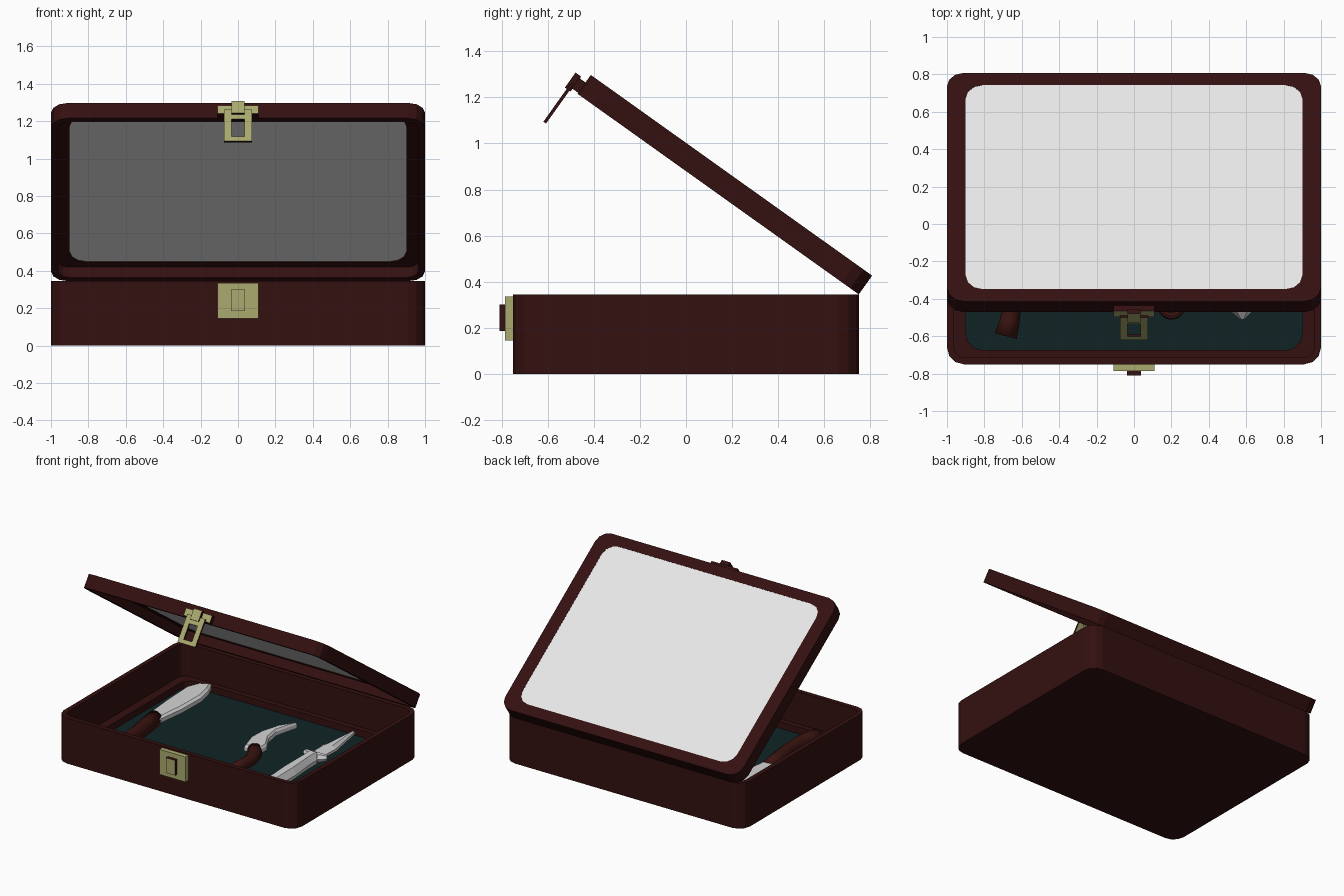
import bpy, bmesh
from math import sin, cos, pi, radians
from mathutils import Matrix, Vector

cube = bpy.data.objects.get("Cube")
if cube:
    bpy.data.objects.remove(cube, do_unlink=True)


def material(name, rgb):
    m = bpy.data.materials.new(name)
    m.use_nodes = True
    m.diffuse_color = (*rgb, 1)
    m.node_tree.nodes["Principled BSDF"].inputs["Base Color"].default_value = (*rgb, 1)
    return m


wood = material("dark red wood", (0.034, 0.005, 0.005))
felt = material("dark teal felt", (0.005, 0.017, 0.018))
glass = material("pale glass", (0.8, 0.8, 0.8))
brass = material("pale brass", (0.4, 0.4, 0.16))
steel = material("steel", (0.66, 0.66, 0.66))
grip = material("brown grip", (0.042, 0.007, 0.005))

LID = (Matrix.Translation((0, 0.75, 0.345)) @ Matrix.Rotation(radians(-35.5), 4, 'X')
       @ Matrix.Translation((0, -0.75, 0)))


def finish(bm, name, mats, matrix=None, smooth=False):
    bmesh.ops.recalc_face_normals(bm, faces=bm.faces)
    for f in bm.faces:
        f.smooth = smooth
    me = bpy.data.meshes.new(name)
    bm.to_mesh(me)
    bm.free()
    for m in mats:
        me.materials.append(m)
    ob = bpy.data.objects.new(name, me)
    bpy.context.collection.objects.link(ob)
    if matrix:
        ob.matrix_world = matrix
    return ob


def rounded(hx, hy, r, z, seg=3):
    """Rounded rectangle loop."""
    pts = []
    for k, (sx, sy) in enumerate([(1, 1), (-1, 1), (-1, -1), (1, -1)]):
        for i in range(seg + 1):
            a = (k + i / seg) * pi / 2
            pts.append((sx * (hx - r) + r * cos(a), sy * (hy - r) + r * sin(a), z))
    return pts


def loft(bm, loops, closed=False):
    rows = [[bm.verts.new(p) for p in lp] for lp in loops]
    n = len(rows[0])
    pairs = list(zip(rows, rows[1:])) + ([(rows[-1], rows[0])] if closed else [])
    for a, b in pairs:
        for i in range(n):
            j = (i + 1) % n
            bm.faces.new((a[i], a[j], b[j], b[i]))
    if closed:
        return None
    bm.faces.new(rows[0])
    return bm.faces.new(rows[-1])


def block(bm, x0, x1, y0, y1, z0, z1):
    c = Vector((x0 + x1, y0 + y1, z0 + z1)) / 2
    m = Matrix.Translation(c) @ Matrix.Diagonal((x1 - x0, y1 - y0, z1 - z0, 1))
    bmesh.ops.create_cube(bm, size=1, matrix=m)


def front_brass(bm):
    """Faces along y are brass, edges stay wood."""
    bm.normal_update()
    for f in bm.faces:
        f.material_index = 1 if abs(f.normal.y) > 0.5 else 0


def blade(name, outline, z0, z1, bevel=0.02):
    bm = bmesh.new()
    top = loft(bm, [[(x, y, z) for x, y in outline] for z in (z0, z1)])
    bmesh.ops.recalc_face_normals(bm, faces=bm.faces)
    bmesh.ops.inset_region(bm, faces=[top], thickness=bevel, depth=0.015)
    return finish(bm, name, [steel])


def tube(name, path, z, half_height, mat, sides=10, smooth=True):
    """Oval section swept along (x, y, half width) stations."""
    bm = bmesh.new()
    loops = []
    for i, (x, y, w) in enumerate(path):
        p, q = path[max(i - 1, 0)], path[min(i + 1, len(path) - 1)]
        d = Vector((q[0] - p[0], q[1] - p[1])).normalized()
        h = half_height * min(1, w / 0.04)
        loops.append([(x - d.y * w * cos(t), y + d.x * w * cos(t), z + h * sin(t))
                      for t in (2 * pi * k / sides for k in range(sides))])
    loft(bm, loops)
    return finish(bm, name, [mat], smooth=smooth)


# Case body with stepped interior; the innermost floor is felt
bm = bmesh.new()
floor = loft(bm, [rounded(1, 0.75, 0.09, 0), rounded(1, 0.75, 0.09, 0.345),
                  rounded(0.965, 0.715, 0.06, 0.345), rounded(0.965, 0.715, 0.06, 0.1),
                  rounded(0.9, 0.675, 0.09, 0.1), rounded(0.9, 0.675, 0.09, 0.05)])
floor.material_index = 1
finish(bm, "case_body", [wood, felt])

# Lid frame, recessed on its underside
bm = bmesh.new()
loft(bm, [rounded(1, 0.75, 0.09, 0.1), rounded(1, 0.75, 0.09, 0),
          rounded(0.965, 0.715, 0.06, 0), rounded(0.965, 0.715, 0.06, 0.067),
          rounded(0.9, 0.67, 0.09, 0.067), rounded(0.9, 0.67, 0.09, 0.1)], closed=True)
finish(bm, "lid_frame", [wood], LID)

# Lid window
bm = bmesh.new()
loft(bm, [rounded(0.9, 0.67, 0.09, z) for z in (0.072, 0.099)])
finish(bm, "lid_window", [glass], LID)

# Latch plate and catch on the case front
bm = bmesh.new()
block(bm, -0.11, 0.11, -0.785, -0.75, 0.145, 0.335)
finish(bm, "latch_plate", [brass])
bm = bmesh.new()
block(bm, -0.038, 0.038, -0.81, -0.785, 0.185, 0.3)
front_brass(bm)
finish(bm, "latch_catch", [wood, brass])

# Hasp on the lid edge: bar, knuckle and hanging loop
bm = bmesh.new()
block(bm, -0.11, 0.11, -0.785, -0.75, 0.005, 0.06)
block(bm, -0.035, 0.035, -0.81, -0.78, -0.01, 0.07)
front_brass(bm)
finish(bm, "hasp_bar", [wood, brass], LID)
bm = bmesh.new()
for s in (-1, 1):
    block(bm, *sorted((s * 0.035, s * 0.075)), -0.8, -0.786, -0.185, 0.02)
for z0, z1 in ((-0.185, -0.155), (-0.04, 0.02)):
    block(bm, -0.035, 0.035, -0.8, -0.786, z0, z1)
front_brass(bm)
finish(bm, "hasp_loop", [wood, brass], LID)

# Broad knife
blade("broad_blade", [(-0.75, -0.04), (-0.64, -0.04), (-0.61, 0.2), (-0.605, 0.42), (-0.63, 0.55),
                      (-0.67, 0.64), (-0.75, 0.6), (-0.79, 0.5), (-0.78, 0.25)], 0.1, 0.13)
tube("broad_handle", [(-0.685, -0.6, 0.06), (-0.665, -0.52, 0.054), (-0.65, -0.42, 0.048),
                      (-0.655, -0.28, 0.05), (-0.675, -0.14, 0.055), (-0.695, 0, 0.056)],
     0.115, 0.06, grip)

# Hooked knife with finger ring
blade("hooked_blade", [(0.08, -0.04), (0.2, -0.02), (0.2, 0.06), (0.14, 0.17), (0.12, 0.29),
                       (0.166, 0.47), (0.08, 0.36), (0.04, 0.22), (0.035, 0.1)], 0.09, 0.12, 0.012)
tube("hooked_handle", [(0.14, 0, 0.05), (0.19, -0.07, 0.05), (0.22, -0.16, 0.045),
                       (0.22, -0.26, 0.04), (0.2, -0.39, 0.035)], 0.105, 0.045, grip)
bpy.ops.mesh.primitive_torus_add(major_radius=0.055, minor_radius=0.02, major_segments=20,
                                 minor_segments=8, location=(0.2, -0.437, 0.105))
ring = bpy.context.object
ring.name = "finger_ring"
ring.data.materials.append(grip)
bpy.ops.object.shade_smooth_by_angle()

# Dagger, all steel
blade("dagger_blade", [(0.51, 0.12), (0.61, 0.12), (0.615, 0.3), (0.56, 0.6), (0.505, 0.3)],
      0.1, 0.12, 0.03)
tube("dagger_guard", [(0.47, 0.14, 0.02), (0.52, 0.11, 0.035), (0.6, 0.11, 0.035), (0.65, 0.14, 0.02)],
     0.12, 0.04, steel, 6, False)
tube("dagger_grip", [(0.58, -0.51, 0.012), (0.577, -0.47, 0.055), (0.575, -0.4, 0.05),
                     (0.568, -0.2, 0.06), (0.562, 0, 0.045), (0.56, 0.1, 0.05)],
     0.115, 0.055, steel, 6, False)
